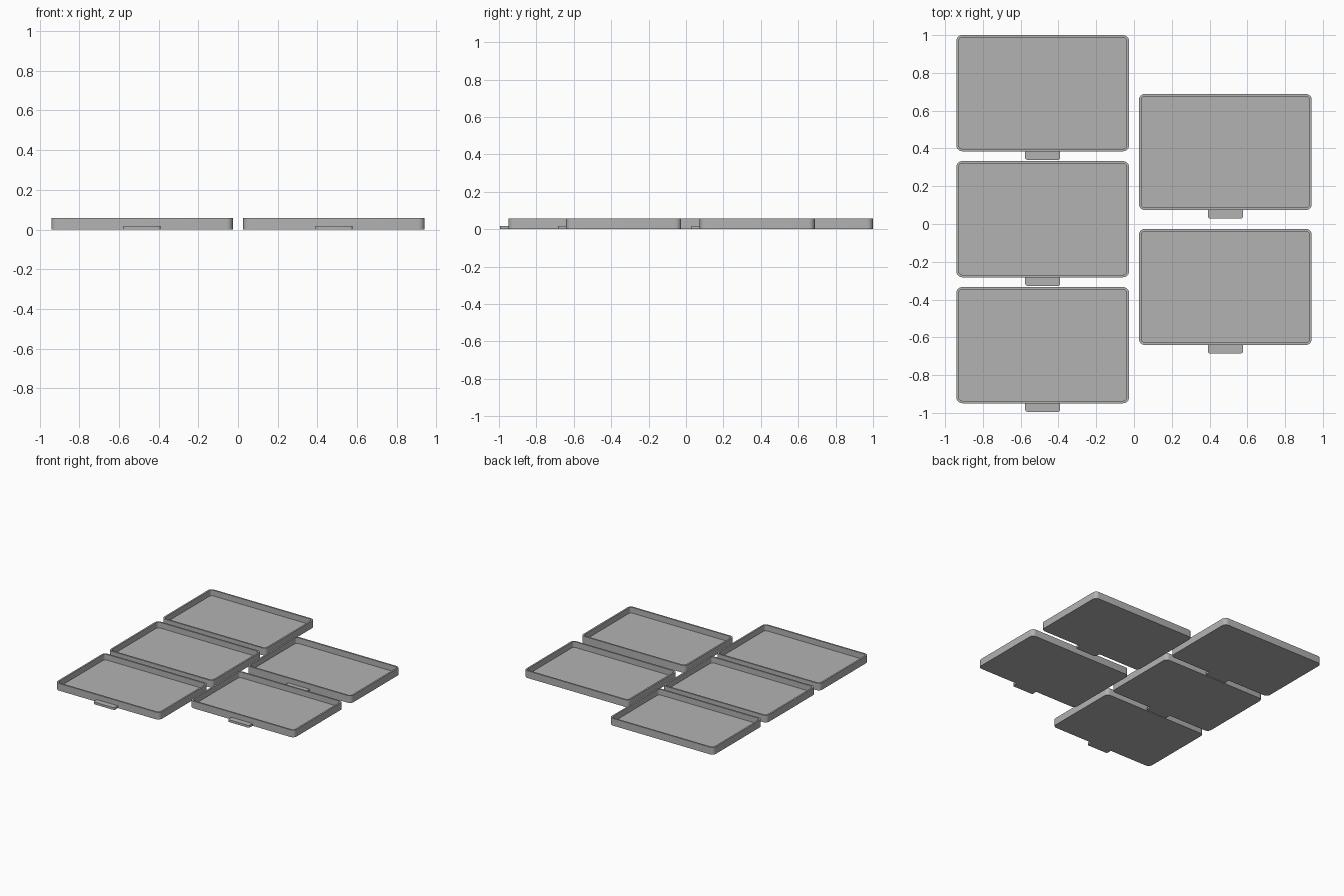
import bpy, bmesh
from math import pi, cos, sin

if "Cube" in bpy.data.objects:
    bpy.data.objects.remove(bpy.data.objects["Cube"], do_unlink=True)

WIDTH, DEPTH, HEIGHT = 0.915, 0.615, 0.057
WALL, FLOOR, RADIUS = 0.013, 0.012, 0.032
TAB_WIDTH, TAB_REACH, TAB_HEIGHT = 0.186, 0.045, 0.018

grey = bpy.data.materials.new("plain grey")
grey.use_nodes = True
colour = (0.45, 0.45, 0.45, 1)
grey.diffuse_color = colour
grey.node_tree.nodes["Principled BSDF"].inputs["Base Color"].default_value = colour


def rounded_ring(bm, w, d, r, z, segments=6):
    """Ring of vertices around a rounded rectangle, anticlockwise."""
    ring = []
    for i, (sx, sy) in enumerate([(1, 1), (-1, 1), (-1, -1), (1, -1)]):
        for k in range(segments + 1):
            a = (i + k / segments) * pi / 2
            ring.append(bm.verts.new((sx * (w / 2 - r) + r * cos(a),
                                      sy * (d / 2 - r) + r * sin(a), z)))
    return ring


def skin(name, sections, location):
    """Closed solid through a series of rounded rectangles."""
    bm = bmesh.new()
    rings = [rounded_ring(bm, *s) for s in sections]
    bm.faces.new(rings[0][::-1])
    for low, high in zip(rings, rings[1:]):
        n = len(low)
        for i in range(n):
            j = (i + 1) % n
            bm.faces.new((low[i], low[j], high[j], high[i]))
    bm.faces.new(rings[-1])
    mesh = bpy.data.meshes.new(name)
    bm.to_mesh(mesh)
    bm.free()
    mesh.materials.append(grey)
    obj = bpy.data.objects.new(name, mesh)
    obj.location = location
    bpy.context.collection.objects.link(obj)
    bpy.ops.object.select_all(action="DESELECT")
    obj.select_set(True)
    bpy.context.view_layer.objects.active = obj
    bpy.ops.object.shade_smooth_by_angle(angle=pi / 6)


def tray(label, x, y):
    # Open tray: outside wall up, over the rim, inside wall down to the floor
    outer = (WIDTH, DEPTH, RADIUS)
    inner = (WIDTH - 2 * WALL, DEPTH - 2 * WALL, RADIUS - WALL)
    skin(label + "_tray", [(*outer, 0), (*outer, HEIGHT),
                           (*inner, HEIGHT), (*inner, FLOOR)], (x, y, 0))
    # Pull tab, its back edge set into the front wall
    tab = (TAB_WIDTH, TAB_REACH + WALL, 0.012)
    tab_y = y - DEPTH / 2 - (TAB_REACH - WALL) / 2
    skin(label + "_pull_tab", [(*tab, 0), (*tab, TAB_HEIGHT)], (x, tab_y, 0))


# Column of three on the right, staggered column of two on the left
PITCH = 0.667
for i, label in enumerate(["right_back", "right_middle", "right_front"]):
    tray(label, -0.4835, 0.6925 - i * PITCH)
for i, label in enumerate(["left_back", "left_front"]):
    tray(label, 0.4835, 0.381 - i * 0.714)
